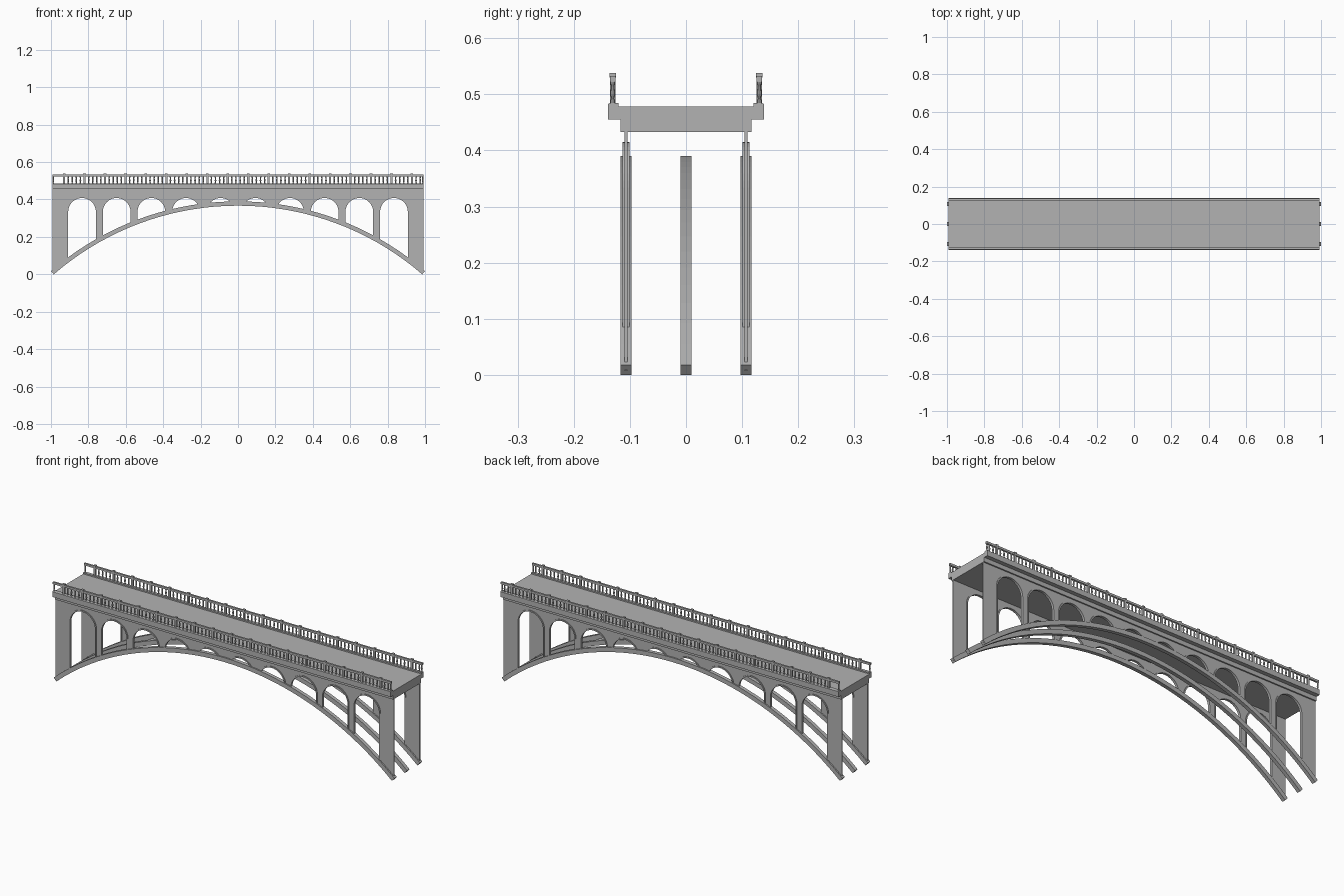
import bpy, bmesh, math

cube = bpy.data.objects.get("Cube")
if cube:
    bpy.data.objects.remove(cube, do_unlink=True)

stone = bpy.data.materials.new("grey_stone")
stone.use_nodes = True
GREY = (0.45, 0.45, 0.45, 1)
stone.diffuse_color = GREY
stone.node_tree.nodes["Principled BSDF"].inputs["Base Color"].default_value = GREY

END = 0.993                          # half length of deck and walls
R_IN, R_OUT, ARCH_Z = 1.505, 1.528, -1.138
SPRING, DECK_Z = 0.334, 0.44
SPANS = [0.1853 * (i - 4.5) for i in range(10)]


def finish(name, bm):
    bmesh.ops.recalc_face_normals(bm, faces=bm.faces)
    mesh = bpy.data.meshes.new(name)
    bm.to_mesh(mesh)
    bm.free()
    mesh.materials.append(stone)
    obj = bpy.data.objects.new(name, mesh)
    bpy.context.scene.collection.objects.link(obj)
    return obj


def prism(bm, outline, a, b, axis="y"):
    """Extrude an outline (x,z) along y, or (y,z) along x, from a to b."""
    def at(p, d):
        return (p[0], d, p[1]) if axis == "y" else (d, p[0], p[1])
    lo = [bm.verts.new(at(p, a)) for p in outline]
    hi = [bm.verts.new(at(p, b)) for p in outline]
    bm.faces.new(lo)
    bm.faces.new(hi[::-1])
    n = len(lo)
    for i in range(n):
        j = (i + 1) % n
        bm.faces.new((lo[i], lo[j], hi[j], hi[i]))


def block(bm, x, y, z0, z1, wx, wy):
    prism(bm, [(x - wx, z0), (x + wx, z0), (x + wx, z1), (x - wx, z1)], y - wy, y + wy)


def lathe(bm, x, y, profile, sides=8):
    """Closed turned solid from (radius, z) pairs."""
    rings = [[bm.verts.new((x + r * math.cos(2 * math.pi * k / sides),
                            y + r * math.sin(2 * math.pi * k / sides), z))
              for k in range(sides)] for r, z in profile]
    for low, up in zip(rings, rings[1:]):
        for k in range(sides):
            j = (k + 1) % sides
            bm.faces.new((low[k], low[j], up[j], up[k]))
    bm.faces.new(rings[0][::-1])
    bm.faces.new(rings[-1])


def rib_mid(x):
    r = (R_IN + R_OUT) / 2
    return ARCH_Z + math.sqrt(r * r - x * x)


def opening(cx, r, steps=20):
    """Round-headed opening, left foot to right foot, cut off at the rib."""
    head = [(cx - r * math.cos(math.pi * k / steps),
             SPRING + r * math.sin(math.pi * k / steps)) for k in range(steps + 1)]
    pts = [p for p in head if p[1] > rib_mid(p[0]) + 0.001]
    feet = []
    for x in (cx - r, cx + r):
        feet.append([(x, rib_mid(x))] if rib_mid(x) < SPRING - 0.001 else [])
    # where the head dies into the rib, run it slightly into the rib
    if not feet[0]:
        feet[0] = [(pts[0][0] - 0.004, rib_mid(pts[0][0]))]
    if not feet[1]:
        feet[1] = [(pts[-1][0] + 0.004, rib_mid(pts[-1][0]))]
    return feet[0] + pts + feet[1]


# Three arch ribs
swing = math.asin(0.985 / R_IN)
angles = [swing * (i / 18 - 1) for i in range(37)]
rib = [(R_IN * math.sin(a), ARCH_Z + R_IN * math.cos(a)) for a in angles]
rib += [(R_OUT * math.sin(a), ARCH_Z + R_OUT * math.cos(a)) for a in reversed(angles)]
for name, y in (("right_arch_rib", -0.107), ("middle_arch_rib", 0), ("left_arch_rib", 0.107)):
    bm = bmesh.new()
    prism(bm, rib, y - 0.01, y + 0.01)
    finish(name, bm)

# Thin spandrel walls with raised trim around each opening
wall = [(-END, rib_mid(END))]
for cx in SPANS:
    wall += opening(cx, 0.077)
wall += [(END, rib_mid(END)), (END, DECK_Z), (-END, DECK_Z)]
for label, y in (("front", -0.107), ("back", 0.107)):
    bm = bmesh.new()
    prism(bm, wall, y - 0.003, y + 0.003)
    finish(label + "_spandrel_wall", bm)
    bm = bmesh.new()
    for cx in SPANS:
        prism(bm, opening(cx, 0.081) + opening(cx, 0.074)[::-1], y - 0.0065, y + 0.0065)
    finish(label + "_opening_trim", bm)

# Deck with projecting kerbs
half = [(0.117, 0.433), (0.117, 0.455), (0.139, 0.455), (0.139, 0.483),
        (0.134, 0.485), (0.12, 0.485), (0.12, 0.478)]
bm = bmesh.new()
prism(bm, half + [(-y, z) for y, z in reversed(half)], -END, END, "x")
finish("deck", bm)

# Railings: posts, turned balusters, top rail
BAY = 0.1094
turned = [(0.004, 0.484), (0.004, 0.49), (0.0025, 0.492), (0.0045, 0.5),
          (0.003, 0.514), (0.004, 0.519), (0.004, 0.524)]
for label, y in (("front", -0.1305), ("back", 0.1305)):
    bm = bmesh.new()
    block(bm, 0, y, 0.522, 0.533, END, 0.005)
    finish(label + "_top_rail", bm)
    posts, balusters = bmesh.new(), bmesh.new()
    for i in range(-9, 10):
        x = BAY * (i + 0.5)
        if abs(x) < END:
            block(posts, x, y, 0.484, 0.534, 0.0055, 0.0045)
            block(posts, x, y, 0.53, 0.538, 0.007, 0.006)
        for k in range(1, 5):
            bx = x + BAY * k / 5
            if abs(bx) < END - 0.003:
                lathe(balusters, bx, y, turned)
    for k in (-1, 1):
        # first balusters beyond the outermost posts
        lathe(balusters, k * (END - 0.005), y, turned)
    finish(label + "_rail_posts", posts)
    finish(label + "_balusters", balusters)
